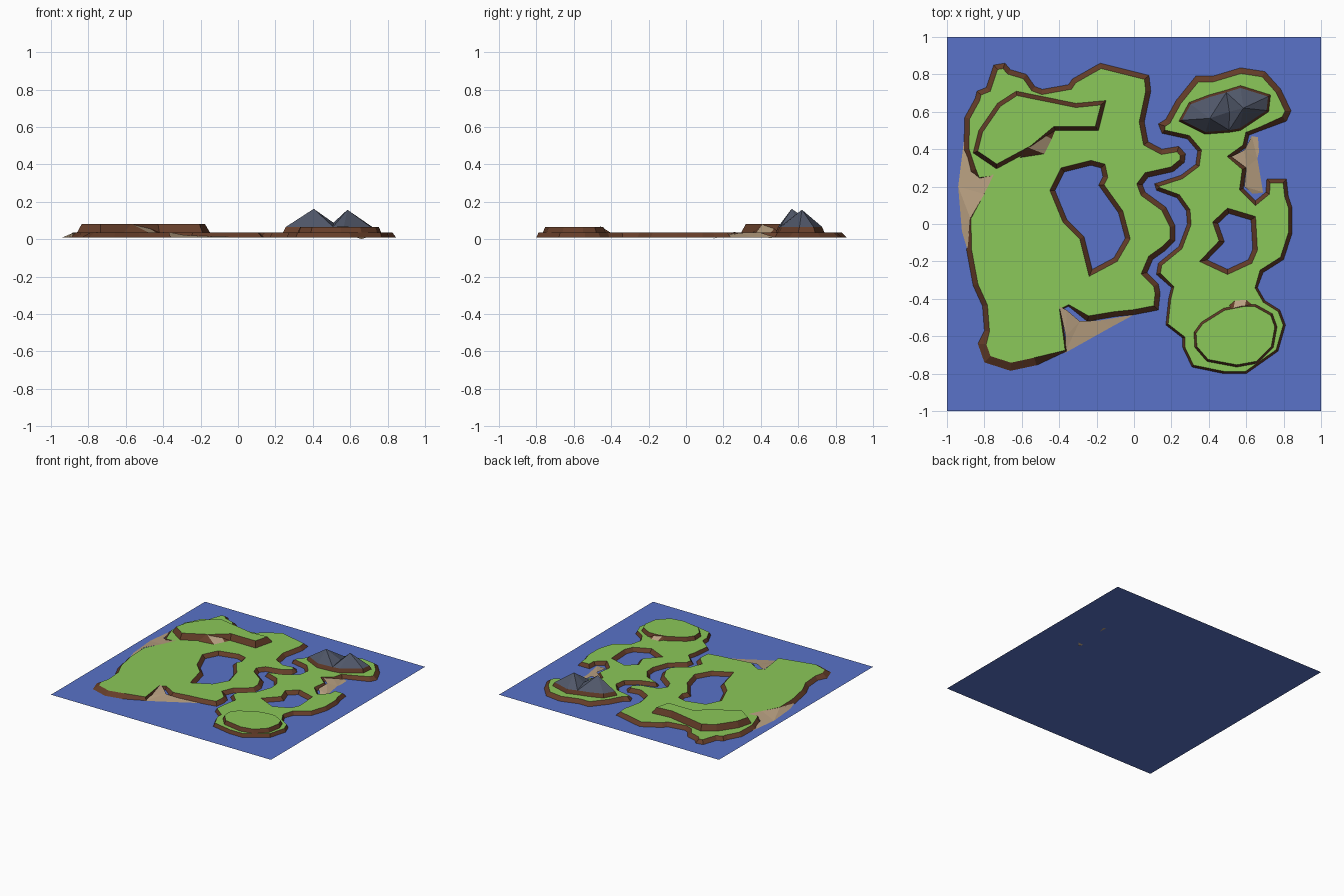
import bpy, bmesh
from mathutils import Vector

if "Cube" in bpy.data.objects:
    bpy.data.objects.remove(bpy.data.objects["Cube"])

SEA, LAND, HIGH, MOUND = 0.009, 0.036, 0.082, 0.066


def material(name, rgb):
    m = bpy.data.materials.new(name)
    m.diffuse_color = (*rgb, 1)
    m.use_nodes = True
    m.node_tree.nodes["Principled BSDF"].inputs["Base Color"].default_value = m.diffuse_color
    return m


WATER = material("water", (0.10, 0.17, 0.58))
GRASS = material("grass", (0.26, 0.58, 0.10))
EARTH = material("earth", (0.13, 0.047, 0.022))
SAND = material("sand", (0.48, 0.35, 0.22))
ROCK = material("rock", (0.08, 0.095, 0.14))


def finish(bm, name, mats):
    mesh = bpy.data.meshes.new(name)
    bm.to_mesh(mesh)
    bm.free()
    for m in mats:
        mesh.materials.append(m)
    obj = bpy.data.objects.new(name, mesh)
    bpy.context.collection.objects.link(obj)
    return obj


def ccw(pts):
    area = sum(a[0] * b[1] - b[0] * a[1] for a, b in zip(pts, pts[1:] + pts[:1]))
    return pts if area > 0 else pts[::-1]


def inset(pts, width):
    """Mitred inward offset of a counter-clockwise outline."""
    out = []
    for i, p in enumerate(pts):
        p, a, b = Vector(p), Vector(pts[i - 1]), Vector(pts[(i + 1) % len(pts)])
        d1, d2 = (p - a).normalized(), (b - p).normalized()
        n1, n2 = Vector((-d1.y, d1.x)), Vector((-d2.y, d2.x))
        w = width(p) if callable(width) else width
        out.append(p + (n1 + n2) * w / max(1 + n1.dot(n2), 0.7))
    return out


def ring(bm, pts, z):
    return [bm.verts.new((p[0], p[1], z)) for p in pts]


def wall(bm, outer, inner):
    n = len(outer)
    for i in range(n):
        j = (i + 1) % n
        bm.faces.new((outer[i], outer[j], inner[j], inner[i]))


def fill(bm, loops, index):
    edges = []
    for lp in loops:
        for a, b in zip(lp, lp[1:] + lp[:1]):
            edges.append(bm.edges.get((a, b)) or bm.edges.new((a, b)))
    res = bmesh.ops.triangle_fill(bm, edges=edges, use_beauty=True, normal=(0, 0, 1))
    for f in res["geom"]:
        if isinstance(f, bmesh.types.BMFace):
            f.material_index = index
            f.normal_update()
            if f.normal.z < 0:
                f.normal_flip()


def terrace(name, outline, z0, z1, width, lake=None, cap=True):
    """Sloped earth wall with a grass top and an optional lake hole."""
    bm = bmesh.new()
    outline = ccw(outline)
    low, top = ring(bm, outline, z0), ring(bm, inset(outline, width), z1)
    wall(bm, low, top)
    loops = [top]
    if lake:
        shore = ccw(lake)
        edge = ring(bm, shore, z1)
        wall(bm, edge, ring(bm, inset(shore, 0.025), z0))
        loops.append(edge)
    if cap:
        fill(bm, loops, 1)
    return finish(bm, name, [EARTH, GRASS])


def beach(name, pts):
    bm = bmesh.new()
    fill(bm, [[bm.verts.new(p) for p in pts]], 0)
    return finish(bm, name, [SAND])


def ramp(name, top, foot, flare, z):
    """Sand slope with an earth triangle on each side."""
    bm = bmesh.new()
    t, f, s = ring(bm, top, z), ring(bm, foot, LAND), ring(bm, flare, LAND)
    for i, vs in enumerate([(t[0], f[0], f[1], t[1]), (t[0], s[0], f[0]), (t[1], f[1], s[1])]):
        face = bm.faces.new(vs)
        face.material_index = min(i, 1)
        face.normal_update()
        if face.normal.z < 0:
            face.normal_flip()
    return finish(bm, name, [SAND, EARTH])


# sea
bm = bmesh.new()
bm.faces.new(ring(bm, [(-1, -1), (1, -1), (1, 1), (-1, 1)], SEA))
finish(bm, "sea", [WATER])

# west island with its lake
west = [(-.75, .85), (-.69, .86), (-.66, .825), (-.575, .80), (-.53, .735), (-.49, .72), (-.35, .745),
        (-.33, .775), (-.18, .86), (.08, .795), (.09, .71), (.055, .545), (.075, .44), (.15, .40),
        (.24, .415), (.275, .375), (.27, .33), (.21, .28), (.075, .25), (.045, .21), (.06, .17),
        (.17, .09), (.22, -.01), (.22, -.09), (.17, -.14), (.10, -.19), (.07, -.26), (.13, -.32),
        (.14, -.37), (.13, -.46), (0, -.485), (-.10, -.495), (-.25, -.52), (-.35, -.44), (-.39, -.46),
        (-.37, -.60), (-.36, -.68), (-.52, -.755), (-.66, -.785), (-.80, -.74), (-.835, -.64),
        (-.80, -.57), (-.81, -.44), (-.86, -.33), (-.895, -.14), (-.88, .03), (-.81, .16), (-.77, .25),
        (-.83, .24), (-.87, .28), (-.91, .40), (-.905, .57), (-.85, .67), (-.84, .71), (-.79, .73)]
west_lake = [(-.39, .30), (-.23, .34), (-.155, .32), (-.14, .25), (-.16, .21), (-.06, .07), (-.02, -.08),
             (-.09, -.20), (-.24, -.28), (-.29, -.08), (-.38, .01), (-.45, .18)]


def west_width(p):
    if p.x < -.75 and -.1 < p.y < .26 or p.x > -.4 and p.y < -.43 and p.x < -.3:
        return 0.008
    return 0.042 if p.y < -.62 else 0.027


terrace("west_island", west, SEA, LAND, west_width, west_lake)

# east island with its lake
east = [(.13, .535), (.17, .56), (.225, .66), (.33, .79), (.42, .79), (.57, .835), (.70, .815), (.785, .72),
        (.84, .605), (.815, .55), (.68, .50), (.615, .475), (.60, .41), (.53, .36), (.60, .30), (.585, .19),
        (.65, .125), (.705, .17), (.71, .24), (.815, .24), (.825, .15), (.845, .09), (.845, -.05),
        (.80, -.19), (.69, -.26), (.66, -.34), (.70, -.41), (.78, -.46), (.81, -.54), (.77, -.68),
        (.60, -.80), (.48, -.80), (.31, -.765), (.26, -.66), (.26, -.61), (.17, -.54), (.185, -.40),
        (.20, -.34), (.12, -.27), (.13, -.21), (.24, -.12), (.285, 0), (.28, .07), (.23, .14), (.12, .18),
        (.11, .215), (.25, .26), (.33, .32), (.34, .39), (.285, .455), (.15, .485)]
east_lake = [(.50, .085), (.65, .04), (.66, -.14), (.63, -.21), (.50, -.27), (.35, -.20), (.455, -.09),
             (.42, .01)]
terrace("east_island", east, SEA, LAND, lambda p: .012 if p.y < -.3 else (.03 if p.y > .5 else .02), east_lake)

# raised grass terraces
terrace("west_plateau", [(-.63, .71), (-.31, .645), (-.15, .66), (-.19, .50), (-.42, .50), (-.54, .40),
                         (-.735, .295), (-.86, .38), (-.83, .50), (-.73, .645)], LAND, HIGH, 0.022)
terrace("south_mound", [(.36, -.525), (.48, -.45), (.58, -.43), (.65, -.43), (.74, -.48), (.765, -.55),
                        (.745, -.66), (.66, -.745), (.55, -.765), (.39, -.735), (.325, -.66), (.32, -.58)],
        LAND, MOUND, 0.012)

# ramps up to the terraces
ramp("plateau_ramp", [(-.57, .41), (-.51, .49)], [(-.48, .375), (-.44, .455)], [(-.61, .355), (-.42, .505)], HIGH)
ramp("mound_ramp", [(.53, -.46), (.59, -.455)], [(.54, -.41), (.60, -.405)], [(.51, -.435), (.63, -.43)], MOUND + .001)

# beaches sloping into the sea
beach("west_beach", [(-.91, .44, SEA), (-.94, .20, SEA), (-.92, -.04, SEA), (-.89, -.14, SEA + .002),
                     (-.875, .03, LAND), (-.80, .16, LAND), (-.75, .265, LAND + .001), (-.82, .245, .03),
                     (-.87, .28, .02)])
beach("south_beach", [(-.40, -.44, LAND + .001), (-.36, -.46, LAND), (-.29, -.52, .022), (-.18, -.515, .016),
                      (0, -.485, SEA + .002), (-.12, -.55, SEA), (-.37, -.69, SEA), (-.365, -.60, .022)])
beach("east_beach", [(.52, .36, LAND + .001), (.59, .395, LAND), (.63, .47, .012), (.685, .46, .007),
                     (.66, .35, SEA + .001), (.69, .17, SEA + .001), (.66, .14, 0), (.59, .20, .025),
                     (.60, .30, .034)])

# twin-peaked mountain on an earth footing
base = ccw([(.24, .55), (.295, .65), (.40, .69), (.49, .715), (.57, .74), (.73, .69), (.72, .60), (.57, .50),
            (.51, .49), (.38, .48)])
terrace("mountain_footing", base, LAND, MOUND, 0.012, cap=False)
bm = bmesh.new()
rim = ring(bm, inset(base, 0.012), MOUND)
left, right, saddle = (bm.verts.new(p) for p in ((.405, .565, .162), (.585, .62, .157), (.51, .60, .088)))
south, north = (min(rim, key=lambda v: (v.co.xy - Vector(q)).length) for q in ((.51, .50), (.49, .70)))
i, j = rim.index(south), rim.index(north)
n = len(rim)
for peak, start, end in ((right, i, j), (left, j, i)):
    k = start
    while k % n != end:
        bm.faces.new((rim[k % n], rim[(k + 1) % n], peak))
        k += 1
    bm.faces.new((rim[end], saddle, peak))
    bm.faces.new((saddle, rim[start], peak))
finish(bm, "mountain", [ROCK])
